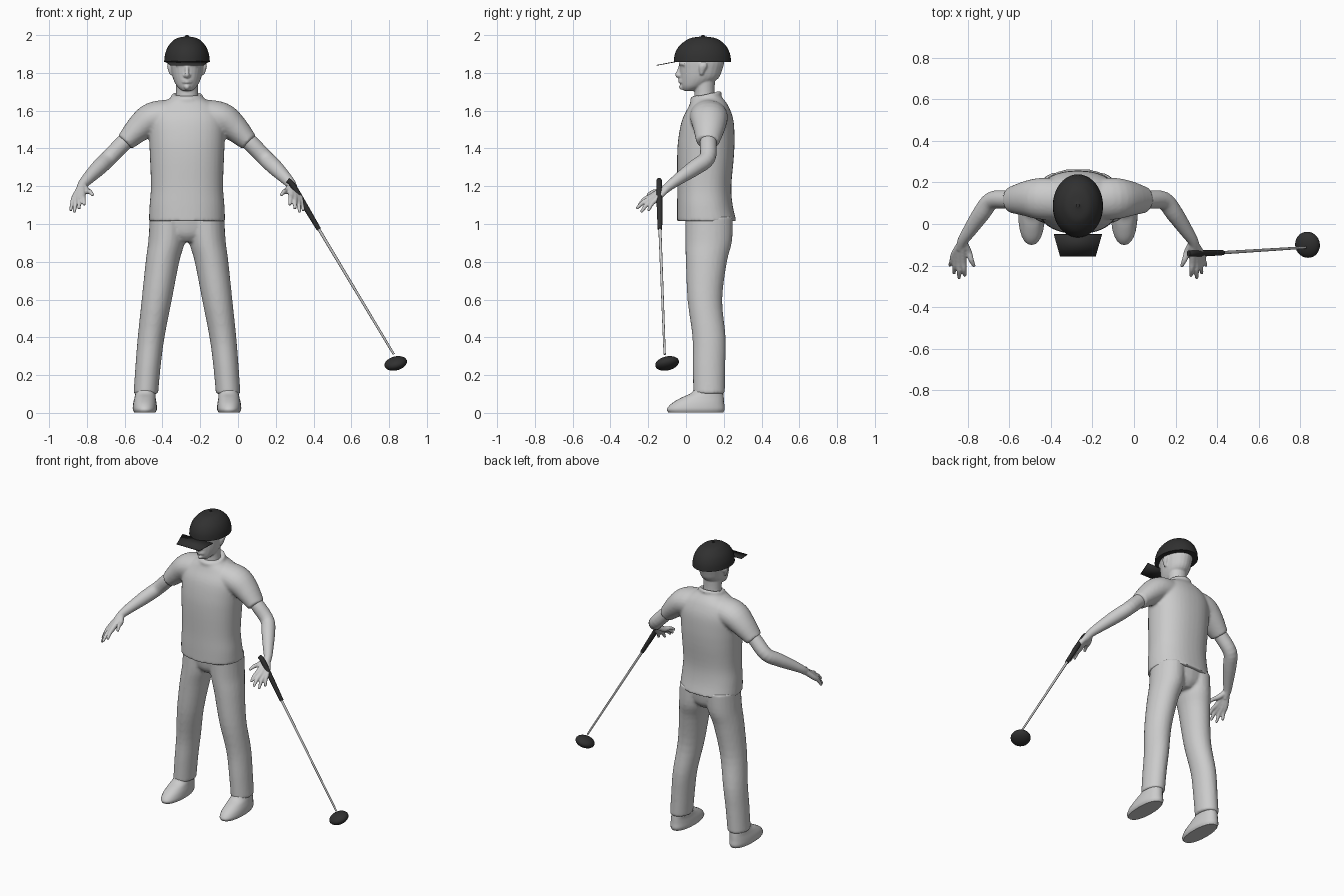
import bpy
import bmesh
from math import sin, cos, pi, copysign
from mathutils import Vector, Matrix

if "Cube" in bpy.data.objects:
    bpy.data.objects.remove(bpy.data.objects["Cube"], do_unlink=True)

BODY_X = -0.27  # the figure stands off-centre, the club balances it


def make_material(name, value):
    mat = bpy.data.materials.new(name)
    mat.use_nodes = True
    colour = (value, value, value, 1.0)
    mat.diffuse_color = colour
    mat.node_tree.nodes["Principled BSDF"].inputs["Base Color"].default_value = colour
    return mat


grey = make_material("light grey", 0.6)
black = make_material("soft black", 0.03)


def resample(points, steps):
    """Smooth spline through the given sections."""
    pts = [Vector(p) for p in points]
    if len(pts) < 3:
        return pts
    out = []
    for i in range(len(pts) - 1):
        b, c = pts[i], pts[i + 1]
        a = pts[max(i - 1, 0)]
        d = pts[min(i + 2, len(pts) - 1)]
        for k in range(steps):
            t = k / steps
            tangent_b, tangent_c = (c - a) / 2, (d - b) / 2
            h = t * t * (3 - 2 * t)
            out.append(b * (1 - h) + c * h + tangent_b * (t * (1 - t) ** 2)
                       - tangent_c * (t * t * (1 - t)))
    return out + [pts[-1]]


def loft(bm, sections, flat=False, mirror=False, power=1.0, ref=(0, 1, 0), sides=24, steps=4):
    """Skin sections (x, y, z, radius, radius); flat keeps every ring level."""
    sections = [tuple(s) + (s[3],) if len(s) == 4 else s for s in sections]
    path = resample(sections, steps)
    for side in ((1, -1) if mirror else (1,)):
        rings = []
        for i, p in enumerate(path):
            u, v = Vector((1, 0, 0)), Vector((0, 1, 0))
            if not flat:
                nxt, prev = path[min(i + 1, len(path) - 1)], path[max(i - 1, 0)]
                t = (Vector(nxt[:3]) - Vector(prev[:3])).normalized()
                u = t.cross(Vector(ref)).normalized()
                v = u.cross(t)
            ring = []
            for k in range(sides):
                a = 2 * pi * k / sides
                c = copysign(abs(cos(a)) ** power, cos(a))
                s = copysign(abs(sin(a)) ** power, sin(a))
                co = Vector(p[:3]) + u * (c * p[3]) + v * (s * p[4])
                ring.append(bm.verts.new((co.x * side, co.y, co.z)))
            rings.append(ring)
        faces = [bm.faces.new(rings[0]), bm.faces.new(rings[-1])]
        for r, q in zip(rings, rings[1:]):
            for k in range(sides):
                j = (k + 1) % sides
                faces.append(bm.faces.new((r[k], r[j], q[j], q[k])))
        bmesh.ops.recalc_face_normals(bm, faces=faces)


def finish(name, bm, mat, x=BODY_X, voxel=0, smooth=3):
    """Turn the bmesh into an object, optionally fused into one skin."""
    mesh = bpy.data.meshes.new(name)
    bm.to_mesh(mesh)
    bm.free()
    mesh.materials.append(mat)
    for poly in mesh.polygons:
        poly.use_smooth = True
    mesh.set_sharp_from_angle(angle=0.7)
    obj = bpy.data.objects.new(name, mesh)
    bpy.context.collection.objects.link(obj)
    obj.location.x = x
    if voxel:
        mod = obj.modifiers.new("fuse", "REMESH")
        mod.mode = "VOXEL"
        mod.voxel_size = voxel
        mod.use_smooth_shade = True
        relax = obj.modifiers.new("relax", "SMOOTH")
        relax.factor = 0.5
        relax.iterations = smooth
    return obj


# Shirt: torso, sleeves and collar
bm = bmesh.new()
loft(bm, [(0, .11, 1.015, .202, .157), (0, .1, 1.1, .198, .147), (0, .097, 1.2, .191, .143),
          (0, .103, 1.35, .196, .15), (0, .108, 1.45, .2, .149), (0, .115, 1.55, .2, .136),
          (0, .12, 1.62, .165, .107), (0, .115, 1.66, .1, .085), (0, .11, 1.68, .07, .07)],
     flat=True, power=.88, sides=40)
loft(bm, [(.08, .118, 1.575, .085, .1), (.18, .122, 1.56, .085, .1),
          (.25, .122, 1.51, .073, .085), (.328, .115, 1.433, .05, .061)], mirror=True)
collar = [2 * pi * k / 16 for k in range(17)]
loft(bm, [(.072 * cos(a), .105 + .072 * sin(a), 1.675 + .017 * sin(a), .013) for a in collar],
     ref=(0, 0, 1), sides=12, steps=2)
finish("shirt", bm, grey, voxel=.009, smooth=4)

# Trousers: two legs fused at the hips
bm = bmesh.new()
loft(bm, [(.218, .122, .1, .065, .084), (.206, .122, .25, .067, .086), (.19, .122, .4, .071, .088),
          (.16, .1, .6, .08, .092), (.13, .108, .8, .089, .109), (.108, .12, .91, .097, .124),
          (.1, .122, 1.04, .097, .126)], flat=True, mirror=True)
loft(bm, [(0, .122, .905, .05, .08), (0, .122, .95, .15, .113), (0, .122, 1.04, .19, .126)],
     flat=True)
finish("trousers", bm, grey, voxel=.009, smooth=4)

# Shoes
bm = bmesh.new()
loft(bm, [(.223, .052, .002, .056, .145), (.223, .052, .02, .064, .153),
          (.223, .063, .05, .062, .139), (.222, .087, .08, .056, .113),
          (.22, .112, .105, .053, .085), (.218, .122, .14, .05, .07)],
     flat=True, mirror=True, power=.9)
finish("shoes", bm, grey)

# Arms with open hands
bm = bmesh.new()
loft(bm, [(.27, .118, 1.49, .04), (.34, .118, 1.425, .044), (.415, .112, 1.348, .043),
          (.465, .05, 1.3, .042), (.52, -.03, 1.245, .033), (.553, -.08, 1.208, .026),
          (.566, -.12, 1.175, .022)], mirror=True)
WRIST = (.555, -.085, 1.205, .02)
fingers = [((.595, -.145, 1.14), (.617, -.2, 1.07)), ((.585, -.162, 1.135), (.597, -.238, 1.062)),
           ((.57, -.175, 1.14), (.572, -.262, 1.08)), ((.552, -.175, 1.15), (.543, -.25, 1.1)),
           ((.528, -.13, 1.175), (.498, -.205, 1.152))]
for knuckle, tip in fingers:
    middle = (Vector(knuckle) + Vector(tip)) / 2 + Vector((0, -.006, .006))
    loft(bm, [WRIST, knuckle + (.0165,), tuple(middle) + (.0125,), tip + (.008,)],
         mirror=True, sides=12)
finish("arms", bm, grey, voxel=.005, smooth=3)

# Head: neck, skull, nose, lips, brow and ears
bm = bmesh.new()
loft(bm, [(0, .1, 1.62, .062, .06), (0, .098, 1.7, .058, .054), (0, .095, 1.78, .06, .06)], flat=True)
loft(bm, [(0, .015, 1.705, .025, .027), (0, .04, 1.728, .052, .064), (0, .07, 1.77, .074, .1),
          (0, .08, 1.82, .085, .113), (0, .085, 1.87, .09, .119), (0, .09, 1.93, .08, .1),
          (0, .09, 1.965, .04, .05)], flat=True)
loft(bm, [(0, -.028, 1.842, .009), (0, -.038, 1.81, .01), (0, -.045, 1.79, .013),
          (0, -.034, 1.778, .01)], sides=12, ref=(1, 0, 0))
loft(bm, [(.008, -.04, 1.785, .008), (.017, -.031, 1.785, .007)], mirror=True, sides=10)
for z in (1.762, 1.751):
    loft(bm, [(-.026, -.02, z, .004), (0, -.033, z, .0075), (.026, -.02, z, .004)],
         sides=10, ref=(0, 0, 1))
loft(bm, [(0, -.022, 1.712, .01), (0, -.022, 1.728, .016), (0, -.018, 1.738, .01)], flat=True)
loft(bm, [(.012, -.03, 1.845, .009), (.035, -.024, 1.849, .01), (.06, -.005, 1.845, .009)],
     mirror=True, sides=10, ref=(0, 0, 1))
loft(bm, [(.084, .082, 1.79, .008, .008), (.089, .085, 1.81, .01, .015),
          (.093, .09, 1.835, .012, .022), (.092, .092, 1.855, .008, .016)],
     flat=True, mirror=True, sides=12)
finish("head", bm, grey, voxel=.005, smooth=3)

# Cap crown with button
bm = bmesh.new()
loft(bm, [(0, .087, 1.858, .121, .152), (0, .087, 1.9, .116, .146), (0, .088, 1.94, .1, .126),
          (0, .09, 1.97, .074, .093), (0, .09, 1.985, .05, .062), (0, .09, 1.993, .012, .012),
          (0, .09, 2, .008, .008)], flat=True, sides=40)
finish("cap_crown", bm, black)

# Cap brim: a thin, gently sloping trapezoid
bm = bmesh.new()
corners = [(-.116, -.05, 1.862), (-.086, -.156, 1.842), (.086, -.156, 1.842), (.116, -.05, 1.862)]
bm.faces.new([bm.verts.new(c) for c in corners])
brim = finish("cap_brim", bm, black)
brim.modifiers.new("thickness", "SOLIDIFY").thickness = .004

# Golf club: grip, shaft and rounded head
GRIP_END = (.428, -.138, .972)
bm = bmesh.new()
loft(bm, [(.262, -.142, 1.232, .014), (.29, -.142, 1.205, .015), (.355, -.14, 1.095, .015),
          GRIP_END + (.012,)], sides=16)
finish("club_grip", bm, black, x=0)

bm = bmesh.new()
loft(bm, [GRIP_END + (.008,), (.825, -.113, .31, .006)], sides=12)
finish("club_shaft", bm, grey, x=0)

bm = bmesh.new()
pose = (Matrix.Translation((.835, -.1, .262)) @ Matrix.Rotation(-.25, 4, "Y")
        @ Matrix.Rotation(.22, 4, "X") @ Matrix.Diagonal((.061, .064, .035, 1)))
bmesh.ops.create_uvsphere(bm, u_segments=28, v_segments=16, radius=1, matrix=pose)
finish("club_head", bm, black, x=0)
